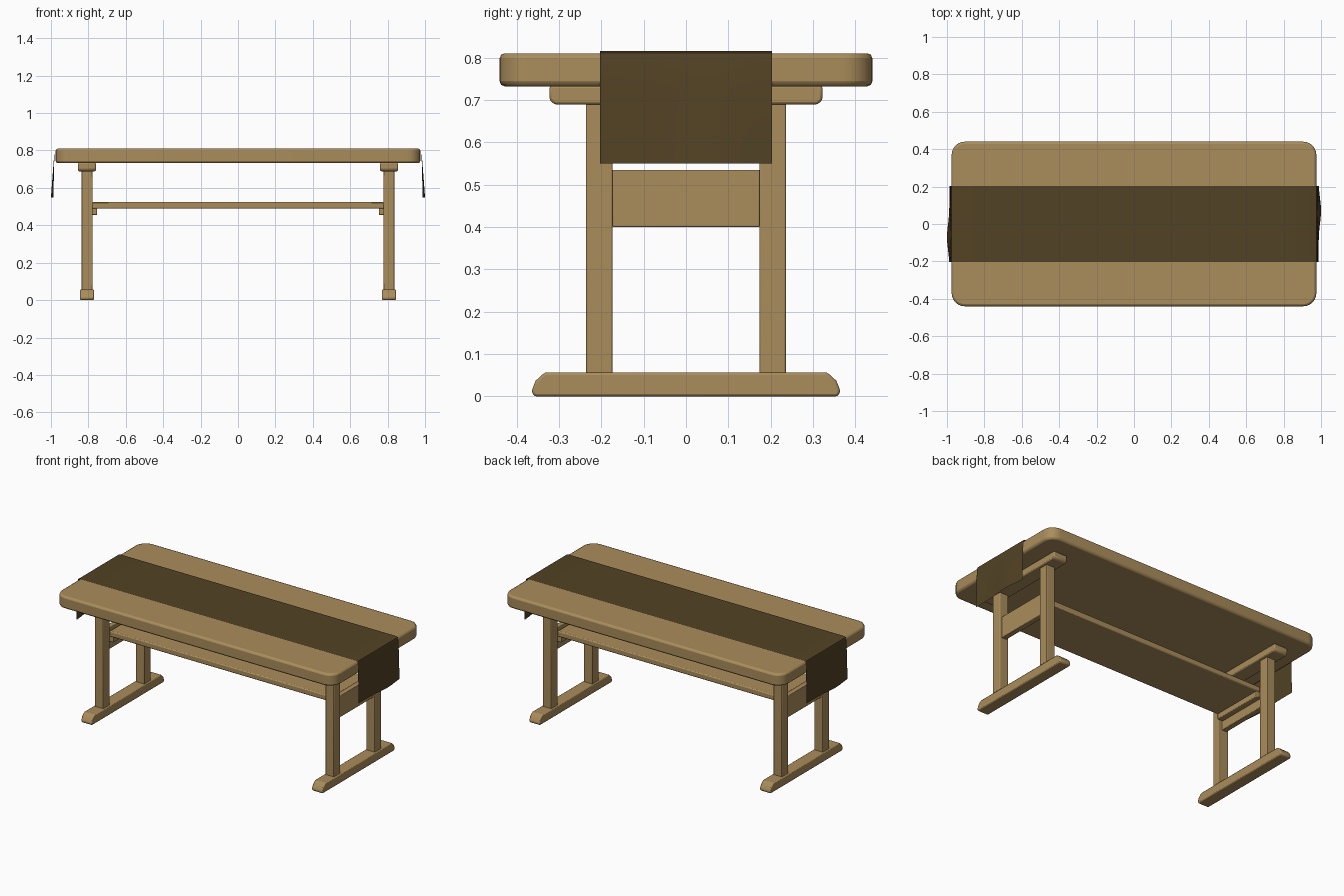
import bpy, bmesh, math

if "Cube" in bpy.data.objects:
    bpy.data.objects.remove(bpy.data.objects["Cube"])


def material(name, colour):
    m = bpy.data.materials.new(name)
    m.diffuse_color = (*colour, 1)
    m.use_nodes = True
    m.node_tree.nodes["Principled BSDF"].inputs["Base Color"].default_value = m.diffuse_color
    return m


wood = material("oak wood", (0.40, 0.265, 0.105))
cloth = material("brown cloth", (0.085, 0.055, 0.018))


def finish(name, bm, mat, bevel=0.0, segments=2):
    bmesh.ops.recalc_face_normals(bm, faces=bm.faces)
    me = bpy.data.meshes.new(name)
    bm.to_mesh(me)
    bm.free()
    ob = bpy.data.objects.new(name, me)
    bpy.context.collection.objects.link(ob)
    me.materials.append(mat)
    if bevel:
        mod = ob.modifiers.new("rounded edges", 'BEVEL')
        mod.width, mod.segments, mod.limit_method = bevel, segments, 'ANGLE'
    bpy.ops.object.select_all(action='DESELECT')
    ob.select_set(True)
    bpy.context.view_layer.objects.active = ob
    bpy.ops.object.shade_smooth_by_angle(angle=math.radians(40))
    return ob


def box(name, x, y, z, bevel):
    """Beam between the given (low, high) limits on each axis."""
    bm = bmesh.new()
    bmesh.ops.create_cube(bm, size=1)
    for v in bm.verts:
        v.co = [lim[0] if c < 0 else lim[1] for c, lim in zip(v.co, (x, y, z))]
    return finish(name, bm, wood, bevel)


def extrude(name, points, offset, bevel):
    """Solid made by sweeping a closed outline along offset."""
    bm = bmesh.new()
    face = bm.faces.new([bm.verts.new(p) for p in points])
    new = bmesh.ops.extrude_face_region(bm, geom=[face])["geom"]
    bmesh.ops.translate(bm, vec=offset,
                        verts=[g for g in new if isinstance(g, bmesh.types.BMVert)])
    return finish(name, bm, wood, bevel)


# Table top with rounded corners
r, hx, hy = 0.07, 0.975, 0.44
outline = []
for q, (sx, sy) in enumerate([(1, 1), (-1, 1), (-1, -1), (1, -1)]):
    for i in range(7):
        a = math.radians(90 * q + 15 * i)
        outline.append((sx * (hx - r) + r * math.cos(a),
                        sy * (hy - r) + r * math.sin(a), 0.732))
extrude("table_top", outline, (0, 0, 0.078), 0.012)

# Trestle at each end
for s, side in ((-1, "left"), (1, "right")):
    def span(a, b):
        return tuple(sorted((s * a, s * b)))

    # Foot with sloped toes
    half = [(0.358, 0), (0.365, 0.012), (0.355, 0.037), (0.333, 0.057)]
    prof = half + [(-y, z) for y, z in reversed(half)]
    x0, x1 = span(0.77, 0.845)
    extrude(side + "_foot", [(x0, y, z) for y, z in prof], (x1 - x0, 0, 0), 0.006)

    # Bearer under the top, chamfered at its lower ends
    half = [(0.322, 0.734), (0.322, 0.70), (0.311, 0.689)]
    prof = half + [(-y, z) for y, z in reversed(half)]
    x0, x1 = span(0.76, 0.855)
    extrude(side + "_bearer", [(x0, y, z) for y, z in prof], (x1 - x0, 0, 0), 0.006)

    # Legs, rail between them and cleat under the shelf
    for t, end in ((-1, "front"), (1, "back")):
        box(f"{side}_{end}_leg", span(0.777, 0.837),
            tuple(sorted((t * 0.173, t * 0.236))), (0.05, 0.695), 0.004)
    box(side + "_rail", span(0.79, 0.824), (-0.174, 0.174), (0.40, 0.535), 0.003)
    box(side + "_shelf_cleat", span(0.754, 0.792), (-0.17, 0.17), (0.455, 0.492), 0.004)

# Shelf between the trestles
box("shelf", (-0.78, 0.78), (-0.173, 0.173), (0.489, 0.524), 0.006)

# Cloth runner over the top, hanging past both ends
path = [(0.0, 0.815), (0.4, 0.815), (0.8, 0.815), (0.965, 0.815), (0.977, 0.811),
        (0.981, 0.79), (0.983, 0.72), (0.985, 0.64), (0.987, 0.55)]
path = [(-x, z) for x, z in reversed(path[1:])] + path
bm = bmesh.new()
rows = []
for x, z in path:
    row = []
    for j in range(13):
        y = -0.203 + 0.406 * j / 12
        drop = max(0.0, 0.80 - z) / 0.25
        centre = 0.07 if x > 0 else -0.07
        billow = 0.013 * drop * math.exp(-((y - centre) / 0.09) ** 2)
        row.append(bm.verts.new((x + math.copysign(billow, x), y, z)))
    rows.append(row)
for a, b in zip(rows, rows[1:]):
    for j in range(12):
        bm.faces.new((a[j], b[j], b[j + 1], a[j + 1]))
runner = finish("table_runner", bm, cloth)
